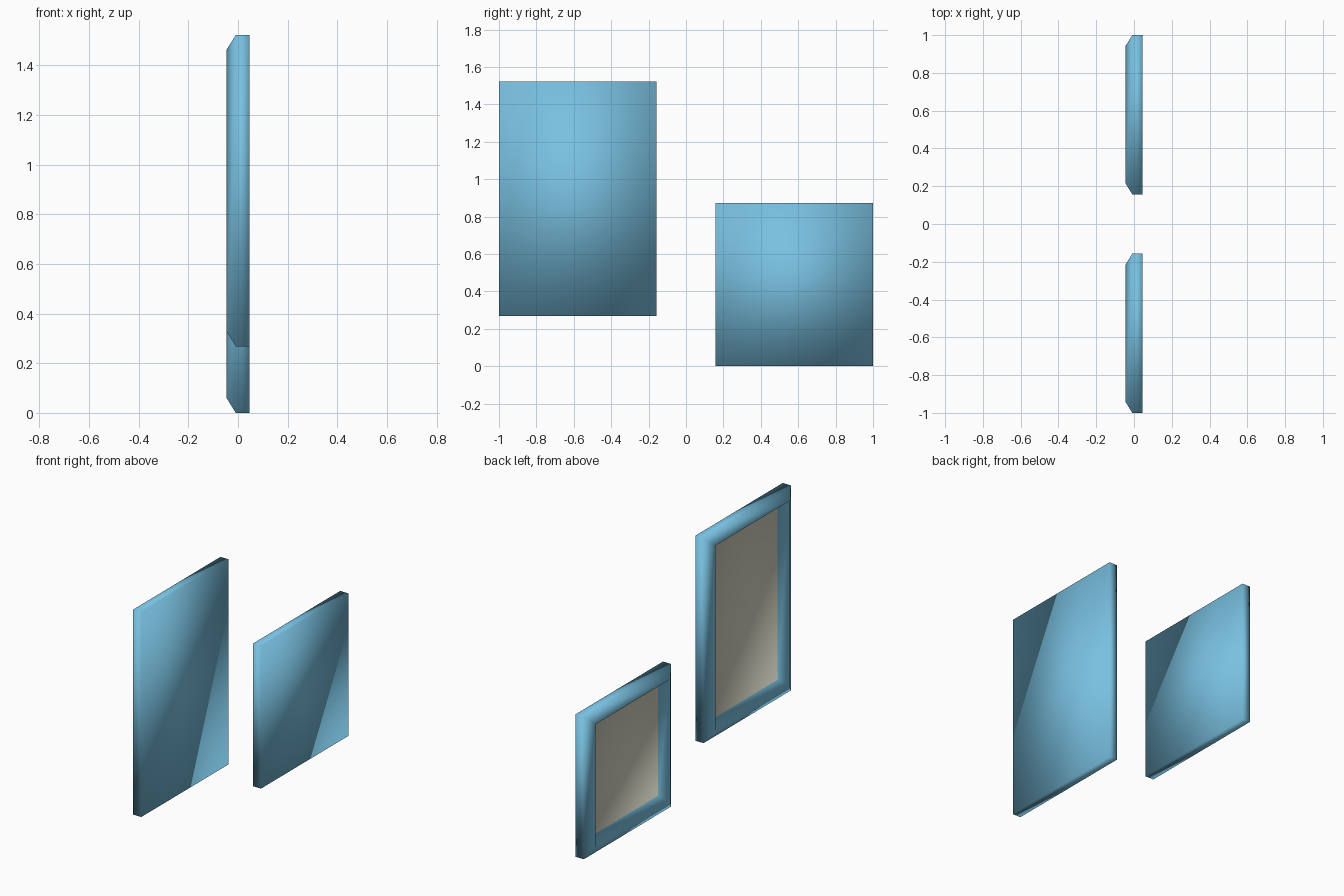
import bpy, bmesh

if "Cube" in bpy.data.objects:
    bpy.data.objects.remove(bpy.data.objects["Cube"])


def make_material(name, color):
    m = bpy.data.materials.new(name)
    m.diffuse_color = (*color, 1.0)
    m.use_nodes = True
    m.node_tree.nodes["Principled BSDF"].inputs["Base Color"].default_value = m.diffuse_color
    return m


blue = make_material("frame blue", (0.19, 0.53, 0.75))
beige = make_material("picture beige", (0.66, 0.65, 0.54))

# Frame cross-section: (x, inset from outer edge), from back to picture
PROFILE = [(0.046, 0.0), (-0.009, 0.0), (-0.046, 0.06), (0.012, 0.098)]


def picture_frame(name, y0, y1, z0, z1):
    bm = bmesh.new()
    rings = []
    for x, i in PROFILE:
        corners = [(y0 + i, z0 + i), (y1 - i, z0 + i), (y1 - i, z1 - i), (y0 + i, z1 - i)]
        rings.append([bm.verts.new((x, y, z)) for y, z in corners])
    # moulding sides
    for a, b in zip(rings, rings[1:]):
        for k in range(4):
            n = (k + 1) % 4
            bm.faces.new((a[k], a[n], b[n], b[k]))
    # back board and recessed picture
    bm.faces.new(rings[0])
    picture = bm.faces.new(rings[-1])
    picture.material_index = 1
    bmesh.ops.recalc_face_normals(bm, faces=bm.faces[:])
    for f in bm.faces:
        f.smooth = True
    me = bpy.data.meshes.new(name)
    bm.to_mesh(me)
    bm.free()
    me.materials.append(blue)
    me.materials.append(beige)
    ob = bpy.data.objects.new(name, me)
    bpy.context.collection.objects.link(ob)


picture_frame("tall_picture_frame", -1.0, -0.157, 0.268, 1.522)
picture_frame("small_picture_frame", 0.157, 1.0, 0.0, 0.872)
